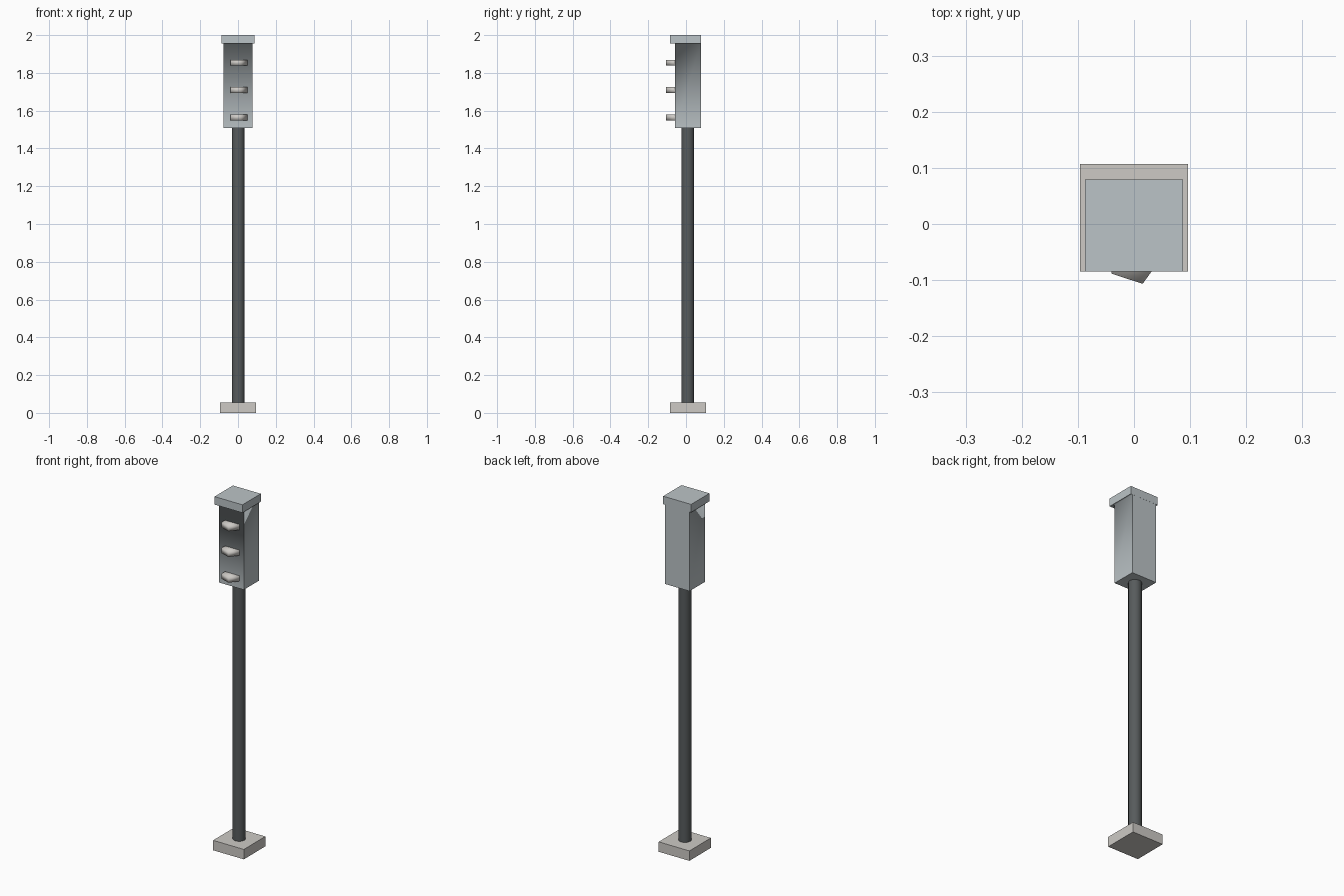
import bpy
import bmesh
from math import radians

if "Cube" in bpy.data.objects:
    bpy.data.objects.remove(bpy.data.objects["Cube"])


def material(name, r, g, b):
    m = bpy.data.materials.new(name)
    m.diffuse_color = (r, g, b, 1)
    m.use_nodes = True
    m.node_tree.nodes["Principled BSDF"].inputs["Base Color"].default_value = m.diffuse_color
    return m


STONE = material("warm_grey", 0.61, 0.59, 0.56)
SHELL = material("blue_grey", 0.50, 0.55, 0.57)
DARK = material("dark_grey", 0.095, 0.105, 0.108)


def rect_loft(name, rings, mat):
    """Stack rectangles (x0, x1, y0, y1, z) into a closed solid."""
    bm = bmesh.new()
    loops = [[bm.verts.new(p) for p in
              ((x0, y0, z), (x1, y0, z), (x1, y1, z), (x0, y1, z))]
             for x0, x1, y0, y1, z in rings]
    bm.faces.new(loops[0][::-1])
    bm.faces.new(loops[-1])
    for a, b in zip(loops, loops[1:]):
        for i in range(4):
            j = (i + 1) % 4
            bm.faces.new((a[i], a[j], b[j], b[i]))
    # Sharp everywhere, except where a wall rolls into the lid's underside
    for e in bm.edges:
        e.smooth = False
    if len(loops) > 2:
        top = loops[1]
        for i in (0, 1, 3):
            bm.edges.get((top[i], top[(i + 1) % 4])).smooth = True
    for f in bm.faces:
        f.smooth = True
    me = bpy.data.meshes.new(name)
    bm.to_mesh(me)
    bm.free()
    me.materials.append(mat)
    ob = bpy.data.objects.new(name, me)
    bpy.context.collection.objects.link(ob)
    return ob


def prism(name, sides, radius, x, y, z0, z1, mat, turn=0):
    bpy.ops.mesh.primitive_cylinder_add(
        vertices=sides, radius=radius, depth=z1 - z0,
        location=(x, y, (z0 + z1) / 2), rotation=(0, 0, radians(turn)))
    ob = bpy.context.object
    ob.name = name
    ob.data.materials.append(mat)
    return ob


# Foot plate
rect_loft("base_plate", [(-0.096, 0.096, -0.085, 0.107, 0),
                         (-0.096, 0.096, -0.085, 0.107, 0.056)], STONE)

# Round pole
prism("pole", 16, 0.034, 0.001, 0.009, 0.05, 1.52, DARK)
bpy.ops.object.shade_smooth_by_angle(angle=radians(40))

# Signal housing with its overhanging lid, flush at the back
rect_loft("signal_housing", [(-0.077, 0.077, -0.058, 0.0785, 1.507),
                             (-0.077, 0.077, -0.058, 0.0785, 1.955),
                             (-0.087, 0.087, -0.085, 0.079, 1.955),
                             (-0.087, 0.087, -0.085, 0.079, 2.0)], SHELL)

# Three five-sided visors, half sunk into the front, one corner facing +x
for i in range(3):
    z = 1.564 + 0.145 * i
    prism(f"visor_{i + 1}", 5, 0.05, 0, -0.059, z - 0.015, z + 0.015,
          STONE, turn=-90)
    bpy.ops.object.shade_smooth()
